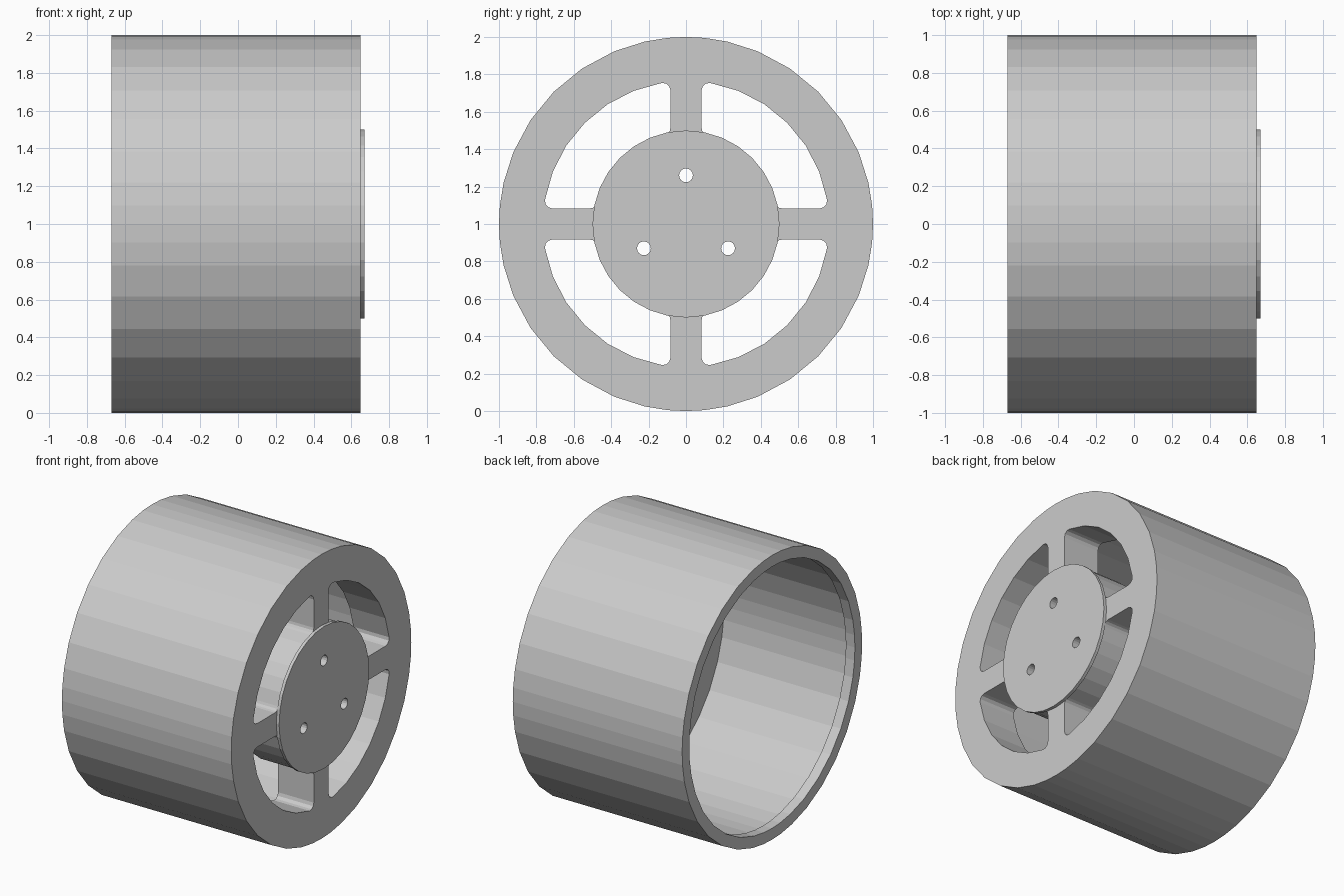
import bpy, bmesh, math
from math import sin, cos, pi, atan2, sqrt, radians

if "Cube" in bpy.data.objects:
    bpy.data.objects.remove(bpy.data.objects["Cube"])

CZ = 1.0            # height of the wheel axis
X_OPEN, X_LIP, X_WEB, X_FACE, X_PLATE = -0.67, -0.60, 0.37, 0.648, 0.67
R_LIP, R_BORE = 0.92, 0.95

# facet angles, finer near the spoke directions
QUARTER = (0, 5.6, 12.7, 22.5, 33.75, 45, 56.25, 67.5, 77.3, 84.4)
DRUM_ANGLES = [radians(90 * q + a) for q in range(4) for a in QUARTER]
PLATE_ANGLES = [2 * pi * i / 32 for i in range(32)]

grey = bpy.data.materials.new("light_grey")
grey.diffuse_color = (0.6, 0.6, 0.6, 1)
grey.use_nodes = True
grey.node_tree.nodes["Principled BSDF"].inputs["Base Color"].default_value = grey.diffuse_color


def finish(name, bm):
    bmesh.ops.recalc_face_normals(bm, faces=bm.faces)
    me = bpy.data.meshes.new(name)
    bm.to_mesh(me)
    bm.free()
    ob = bpy.data.objects.new(name, me)
    bpy.context.collection.objects.link(ob)
    me.materials.append(grey)
    return ob


def lathe(name, profile, angles):
    """Turn (x, radius) points about the x axis, capping both ends."""
    bm = bmesh.new()
    n = len(angles)
    rings = [[bm.verts.new((x, r * cos(a), CZ + r * sin(a))) for a in angles]
             for x, r in profile]
    for a, b in zip(rings, rings[1:]):
        for i in range(n):
            j = (i + 1) % n
            bm.faces.new((a[i], a[j], b[j], b[i]))
    bm.faces.new(rings[0])
    bm.faces.new(rings[-1])
    return finish(name, bm)


def prism(bm, outline, x0, x1):
    """Extrude a (y, z) outline along x."""
    a = [bm.verts.new((x0, y, CZ + z)) for y, z in outline]
    b = [bm.verts.new((x1, y, CZ + z)) for y, z in outline]
    bm.faces.new(a)
    bm.faces.new(b)
    for i in range(len(a)):
        j = (i + 1) % len(a)
        bm.faces.new((a[i], a[j], b[j], b[i]))


def arc(cy, cz, r, a0, a1, n):
    return [(cy + r * cos(a0 + (a1 - a0) * i / n), cz + r * sin(a0 + (a1 - a0) * i / n))
            for i in range(n + 1)]


def window_outline(w=0.083, r_in=0.49, r_out=0.765, f=0.04):
    """Rounded quarter-ring opening between two spokes."""
    h = w + f
    co, ci = sqrt((r_out - f) ** 2 - h * h), sqrt((r_in + f) ** 2 - h * h)
    ao, ai = atan2(h, co), atan2(h, ci)
    pts = arc(co, h, f, -pi / 2, ao, 3)
    pts += arc(0, 0, r_out, ao, pi / 2 - ao, 6)[1:-1]
    pts += arc(h, co, f, pi / 2 - ao, pi, 3)
    pts += arc(h, ci, f, pi, 1.5 * pi - ai, 3)
    pts += arc(0, 0, r_in, pi / 2 - ai, ai, 6)[1:-1]
    pts += arc(ci, h, f, pi + ai, 1.5 * pi, 3)
    return pts


def cut(target, cutter):
    mod = target.modifiers.new("cut", 'BOOLEAN')
    mod.operation, mod.solver, mod.object = 'DIFFERENCE', 'EXACT', cutter
    dg = bpy.context.evaluated_depsgraph_get()
    me = bpy.data.meshes.new_from_object(target.evaluated_get(dg))
    target.modifiers.clear()
    target.data = me


# drum with open back, inward lip and thick front web
drum = lathe("drum", [(X_FACE, 0.3), (X_FACE, 1.0), (X_OPEN, 1.0), (X_OPEN, R_LIP),
                      (X_LIP, R_LIP), (X_LIP, R_BORE), (X_WEB, R_BORE), (X_WEB, 0.3)],
             DRUM_ANGLES)
# raised centre plate
hub_plate = lathe("hub_plate", [(X_FACE, 0.5), (X_PLATE, 0.5)], PLATE_ANGLES)

# four windows leave the cross of spokes
bm = bmesh.new()
base = window_outline()
for k in range(4):
    c, s = round(cos(k * pi / 2)), round(sin(k * pi / 2))
    prism(bm, [(c * y - s * z, s * y + c * z) for y, z in base], X_WEB - 0.1, X_FACE + 0.1)
windows = finish("window_cutter", bm)

# three bolt holes through the hub
bm = bmesh.new()
for k in range(3):
    a = pi / 2 + k * 2 * pi / 3
    prism(bm, arc(0.26 * cos(a), 0.26 * sin(a), 0.037, 0, 2 * pi, 16)[:-1],
          X_WEB - 0.1, X_PLATE + 0.1)
holes = finish("bolt_hole_cutter", bm)

cut(drum, windows)
cut(drum, holes)
cut(hub_plate, holes)
for ob in (windows, holes):
    bpy.data.objects.remove(ob)
